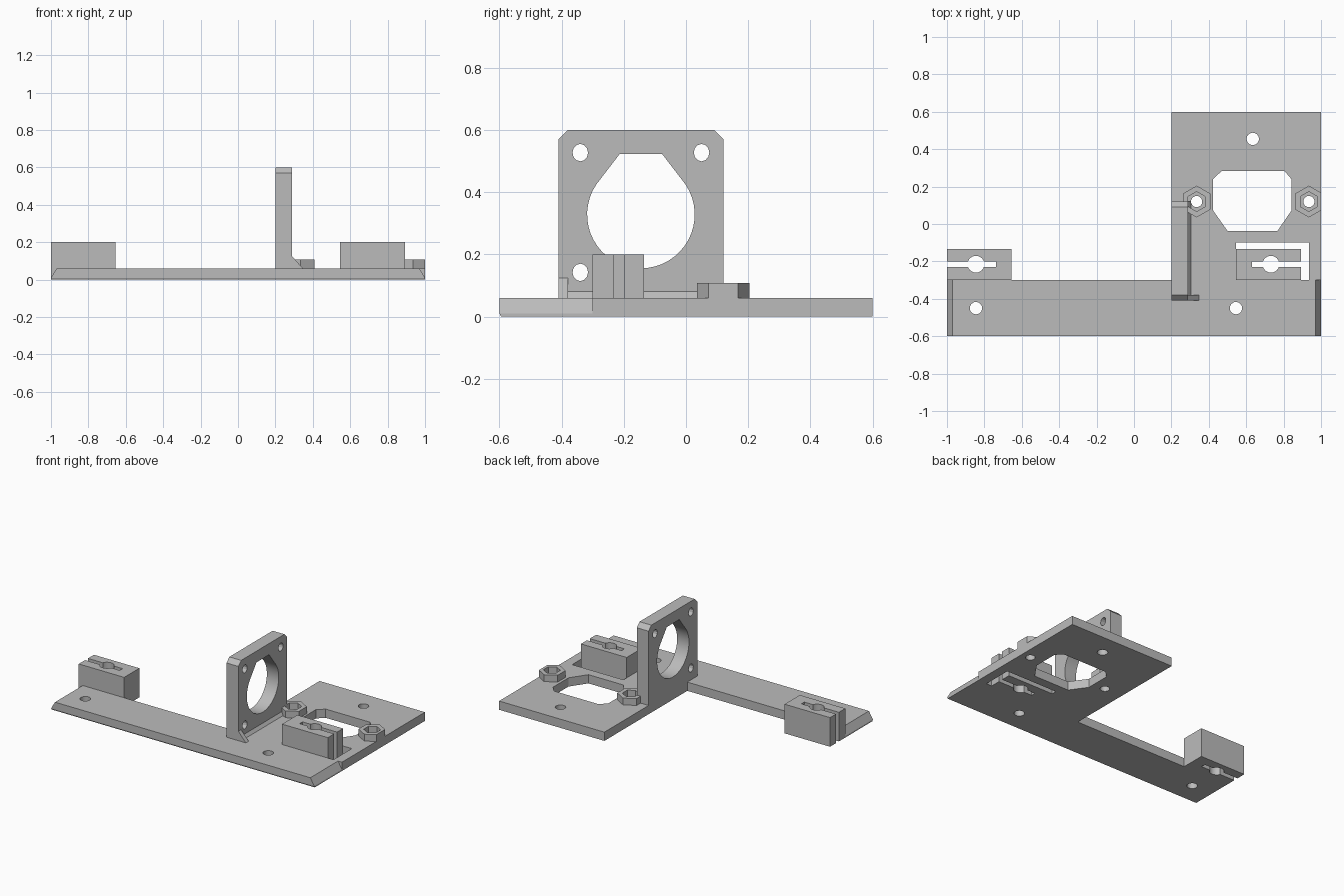
import bpy
import bmesh
from math import cos, sin, pi, radians
from mathutils import Vector

cube = bpy.data.objects.get("Cube")
if cube:
    bpy.data.objects.remove(cube, do_unlink=True)

grey = bpy.data.materials.new("plain grey")
grey.use_nodes = True
tone = (0.5, 0.5, 0.5, 1)
grey.diffuse_color = tone
grey.node_tree.nodes["Principled BSDF"].inputs["Base Color"].default_value = tone

T = 0.06          # plate thickness
CLAMP_TOP = 0.2
NUT_TOP = 0.107


def prism(name, outline, lo, hi, axis="z"):
    """Extrude a 2D outline along an axis."""
    place = {"x": lambda a, b, d: (d, a, b),
             "y": lambda a, b, d: (a, d, b),
             "z": lambda a, b, d: (a, b, d)}[axis]
    bm = bmesh.new()
    face = bm.faces.new([bm.verts.new(place(a, b, lo)) for a, b in outline])
    out = bmesh.ops.extrude_face_region(bm, geom=[face])
    shift = Vector(place(0, 0, hi - lo))
    bmesh.ops.translate(bm, vec=shift,
                        verts=[v for v in out["geom"] if isinstance(v, bmesh.types.BMVert)])
    bmesh.ops.recalc_face_normals(bm, faces=bm.faces)
    mesh = bpy.data.meshes.new(name)
    bm.to_mesh(mesh)
    bm.free()
    mesh.materials.append(grey)
    obj = bpy.data.objects.new(name, mesh)
    bpy.context.collection.objects.link(obj)
    return obj


def rect(x0, x1, y0, y1):
    return [(x0, y0), (x1, y0), (x1, y1), (x0, y1)]


def ring(cx, cy, rx, ry=None, sides=24, start=0.0):
    ry = ry or rx
    return [(cx + rx * cos(start + 2 * pi * i / sides),
             cy + ry * sin(start + 2 * pi * i / sides)) for i in range(sides)]


def cut(obj, outlines, axis="z", lo=-1, hi=1):
    """Cut each outline through the part, then drop the cutters."""
    cutters = []
    for outline in outlines:
        cutter = prism("cutter", outline, lo, hi, axis)
        cutter.hide_render = True
        mod = obj.modifiers.new("cut", "BOOLEAN")
        mod.operation, mod.solver, mod.object = "DIFFERENCE", "EXACT", cutter
        cutters.append(cutter)
    bpy.context.view_layer.update()
    deps = bpy.context.evaluated_depsgraph_get()
    mesh = bpy.data.meshes.new_from_object(obj.evaluated_get(deps))
    obj.modifiers.clear()
    obj.data = mesh
    for cutter in cutters:
        bpy.data.objects.remove(cutter, do_unlink=True)


# Long front strip with sloped ends, screw holes and a fine lower front chamfer
strip = prism("front_strip", [(-1, 0), (1, 0), (1, 0.01), (0.97, T), (-0.97, T), (-1, 0.01)],
              -0.6, -0.3, "y")
cut(strip, [ring(x, -0.45, 0.033) for x in (-0.845, 0.545)])
cut(strip, [[(-0.61, -0.02), (-0.59, -0.01), (-0.61, 0.03)]], "x", -2, 2)

# Carriage plate with chamfered window, clamp gap and screw holes
nuts = [(0.335, 0.12), (0.935, 0.12)]
plate = prism("carriage_plate", rect(0.2, 1, -0.3, 0.6), 0, T)
window = [(0.5, -0.037), (0.767, -0.037), (0.842, 0.072), (0.842, 0.24),
          (0.805, 0.283), (0.468, 0.283), (0.423, 0.24), (0.423, 0.072)]
cut(plate, [window, rect(0.545, 0.935, -0.4, -0.1), ring(0.635, 0.455, 0.033)]
    + [ring(x, y, 0.03) for x, y in nuts])

# Nut traps: hexagonal collars with a hexagonal pocket
for side, (x, y) in zip(("inner", "outer"), nuts):
    collar = prism(side + "_nut_trap", ring(x, y, 0.085, sides=6, start=pi / 2), T, NUT_TOP)
    cut(collar, [ring(x, y, 0.053, sides=6, start=pi / 2), rect(1, 2, -1, 1)])

# Clamp blocks with a keyhole slot open at one end
clamps = [("right_clamp", -1, -0.655, -1.1, -0.737, -0.845),
          ("left_clamp", 0.545, 0.893, 0.63, 1.0, 0.732)]
for name, x0, x1, slot0, slot1, hole_x in clamps:
    block = prism(name, rect(x0, x1, -0.3, -0.135), 0, CLAMP_TOP)
    cut(block, [rect(slot0, slot1, -0.231, -0.2), ring(hole_x, -0.215, 0.045)])

# Upright mount with a drop-shaped bore and three oval screw holes
mount = prism("upright_mount", [(-0.41, T), (0.12, T), (0.12, 0.57), (0.09, 0.6),
                                (-0.38, 0.6), (-0.41, 0.57)], 0.2, 0.29, "x")
steps = 32
first, sweep = radians(146), radians(248)
bore = [(-0.145 + 0.173 * cos(first + sweep * i / steps),
         0.328 + 0.173 * sin(first + sweep * i / steps)) for i in range(steps + 1)]
bore += [(-0.077, 0.523), (-0.213, 0.523)]
screws = [ring(y, z, 0.025, 0.028, 12) for y, z in ((-0.34, 0.527), (0.05, 0.527), (-0.34, 0.142))]
cut(mount, [bore] + screws, "x")

# Triangular rib and low fillet at the foot of the mount
prism("foot_rib", [(0.29, T), (0.347, T), (0.29, 0.124)], -0.41, -0.38, "y")
prism("foot_fillet", [(0.29, T), (0.306, T), (0.29, 0.08)], -0.38, 0.12, "y")

# Keep flat faces crisp while rounding the hole walls
for obj in bpy.context.scene.objects:
    obj.select_set(obj.type == "MESH")
bpy.context.view_layer.objects.active = mount
bpy.ops.object.shade_smooth_by_angle(angle=radians(20))
